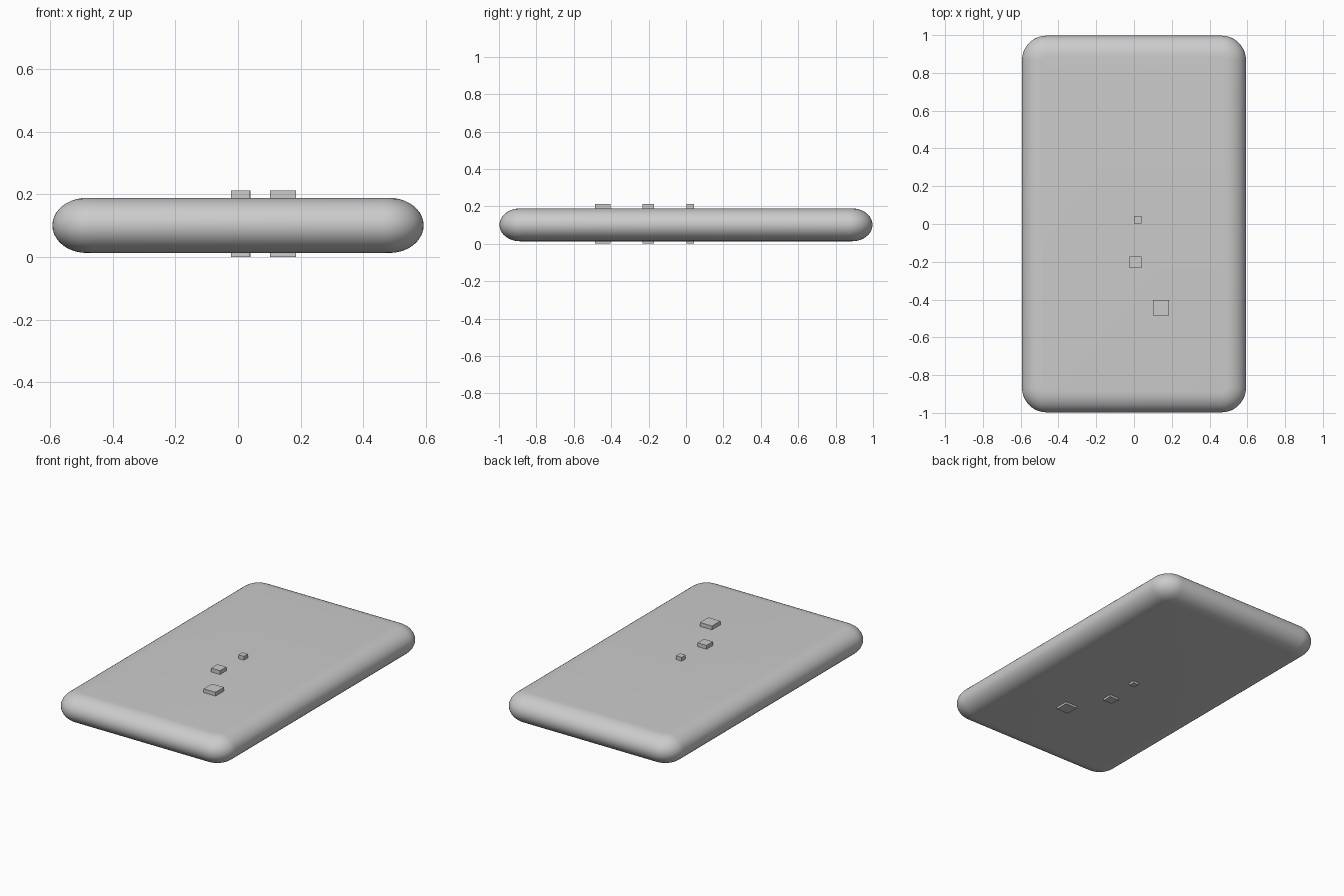
import bpy, bmesh, math

if "Cube" in bpy.data.objects:
    bpy.data.objects.remove(bpy.data.objects["Cube"])

HX, HY = 0.593, 0.997            # half width and half length of the slab
Z_MID, HZ = 0.101, 0.088         # slab middle height and half thickness
CORNER, INSET = 0.13, 0.11       # plan corner radius, edge rounding depth


def finish(bm, name):
    bmesh.ops.recalc_face_normals(bm, faces=bm.faces)
    mesh = bpy.data.meshes.new(name)
    bm.to_mesh(mesh)
    bm.free()
    ob = bpy.data.objects.new(name, mesh)
    bpy.context.collection.objects.link(ob)
    return ob


def outline(inset, steps=12):
    """Rounded rectangle in plan, shrunk by inset."""
    r = CORNER - inset
    cx, cy = HX - CORNER, HY - CORNER
    pts = []
    for k, (sx, sy) in enumerate(((1, 1), (-1, 1), (-1, -1), (1, -1))):
        for i in range(steps + 1):
            a = math.pi / 2 * (k + i / steps)
            pts.append((sx * cx + r * math.cos(a), sy * cy + r * math.sin(a)))
    return pts


# Rounded slab: stacked outlines following an elliptical edge profile
bm = bmesh.new()
rings = []
N = 20
for i in range(N + 1):
    t = -math.pi / 2 + math.pi * i / N
    z = Z_MID + HZ * math.sin(t)
    rings.append([bm.verts.new((x, y, z)) for x, y in outline(INSET * (1 - math.cos(t)))])
for a, b in zip(rings, rings[1:]):
    n = len(a)
    for j in range(n):
        bm.faces.new((a[j], a[(j + 1) % n], b[(j + 1) % n], b[j]))
bm.faces.new(rings[0])
bm.faces.new(rings[-1])
body = finish(bm, "slab_body")
bpy.context.view_layer.objects.active = body
body.select_set(True)
bpy.ops.object.shade_smooth_by_angle(angle=math.radians(30))

# Square pegs passing through the slab, showing on top and underneath
PEG_TOP = 0.213
for name, x, y, s in (("small_peg", 0.02, 0.022, 0.039),
                      ("medium_peg", 0.008, -0.202, 0.062),
                      ("large_peg", 0.143, -0.444, 0.083)):
    bm = bmesh.new()
    bmesh.ops.create_cube(bm, size=1)
    bmesh.ops.scale(bm, vec=(s, s, PEG_TOP), verts=bm.verts)
    bmesh.ops.translate(bm, vec=(x, y, PEG_TOP / 2), verts=bm.verts)
    finish(bm, name)
